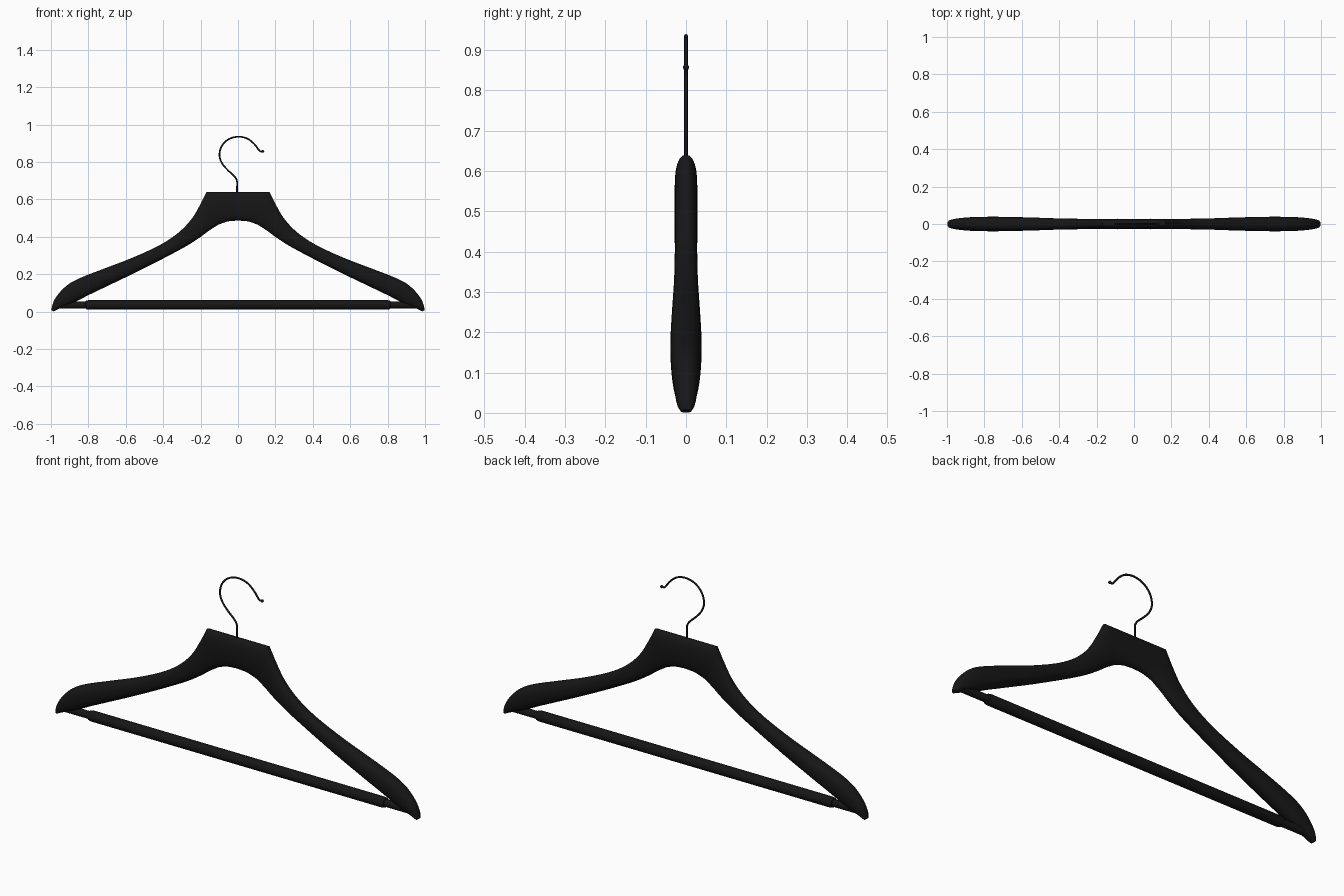
import bpy, bmesh
from math import cos, sin, pi, radians, copysign
from mathutils import Vector

if "Cube" in bpy.data.objects:
    bpy.data.objects.remove(bpy.data.objects["Cube"])

black = bpy.data.materials.new("black")
black.diffuse_color = (0.008, 0.008, 0.008, 1)
black.use_nodes = True
black.node_tree.nodes["Principled BSDF"].inputs["Base Color"].default_value = black.diffuse_color


def finish(ob, angle=35):
    ob.data.materials.append(black)
    bpy.ops.object.select_all(action='DESELECT')
    bpy.context.view_layer.objects.active = ob
    ob.select_set(True)
    bpy.ops.object.shade_smooth_by_angle(angle=radians(angle))


def make(name, bm):
    bmesh.ops.recalc_face_normals(bm, faces=bm.faces)
    me = bpy.data.meshes.new(name)
    bm.to_mesh(me)
    bm.free()
    ob = bpy.data.objects.new(name, me)
    bpy.context.collection.objects.link(ob)
    return ob


def smooth(pts, n):
    """Catmull-Rom through tuples of any length."""
    p = [Vector(q) for q in pts]
    p = [2 * p[0] - p[1]] + p + [2 * p[-1] - p[-2]]
    out = []
    for i in range(1, len(p) - 2):
        a, b, c, d = p[i - 1:i + 3]
        for k in range(n):
            t = k / n
            out.append(0.5 * (2 * b + (c - a) * t + (2 * a - 5 * b + 4 * c - d) * t * t
                              + (3 * b - a - 3 * c + d) * t ** 3))
    return out + [p[-2]]


def loft(bm, rings, caps):
    loops = [[bm.verts.new(v) for v in r] for r in rings]
    n = len(loops[0])
    for a, b in zip(loops, loops[1:]):
        for j in range(n):
            bm.faces.new((a[j], a[(j + 1) % n], b[(j + 1) % n], b[j]))
    for i in caps:
        bm.faces.new(loops[i])


# Shoulder body: stations of top x, top z, bottom x, bottom z, half thickness
neck = [(0, .64, 0, .487, .027), (.09, .64, .055, .482, .028), (.168, .64, .105, .465, .028)]
arm = [(.168, .64, .105, .465, .028), (.205, .567, .155, .433, .028),
       (.25, .493, .205, .396, .028), (.32, .421, .275, .351, .028),
       (.42, .355, .39, .289, .030), (.56, .29, .55, .208, .035),
       (.70, .236, .70, .136, .0385), (.82, .19, .80, .088, .0385),
       (.895, .154, .86, .057, .036), (.945, .112, .905, .036, .032),
       (.98, .066, .945, .020, .026), (.994, .03, .97, .009, .021),
       (.998, .008, .986, .001, .013)]
stations = smooth(neck, 4)[:-1] + smooth(arm, 5)
rings = []
for tx, tz, bx, bz, w in stations:
    ring = []
    for k in range(28):
        a = 2 * pi * k / 28
        s = copysign(abs(sin(a)) ** 0.85, sin(a))
        c = copysign(abs(cos(a)) ** 0.85, cos(a))
        f = (1 + s) / 2
        ring.append((bx + (tx - bx) * f, w * c, bz + (tz - bz) * f))
    rings.append(ring)
bm = bmesh.new()
loft(bm, rings, [-1])
body = make("shoulder_body", bm)
finish(body)
body.modifiers.new("mirror", 'MIRROR').use_axis[0] = True

# Trouser bar: thick sleeve with thinner pegs at the ends
half = [(.95, .018), (.815, .018), (.812, .023), (.80, .0255)]
prof = [(-x, r) for x, r in half] + [(x, r) for x, r in reversed(half)]
bm = bmesh.new()
loft(bm, [[(x, r * cos(2 * pi * k / 24), .036 + r * sin(2 * pi * k / 24))
           for k in range(24)] for x, r in prof], [0, -1])
finish(make("trouser_bar", bm))

# Wire hook swept along a smooth path
path = [(-.005, .60), (-.005, .66), (-.006, .70), (-.022, .726), (-.055, .757), (-.085, .793),
        (-.099, .835), (-.088, .883), (-.053, .920), (-.002, .935), (.048, .926),
        (.086, .897), (.110, .866), (.120, .857), (.133, .857)]
pts = smooth(path, 6)
rings = []
for i, p in enumerate(pts):
    t = (pts[min(i + 1, len(pts) - 1)] - pts[max(i - 1, 0)]).normalized()
    rings.append([(p.x - t.y * .0045 * cos(a), .0045 * sin(a), p.y + t.x * .0045 * cos(a))
                  for a in (2 * pi * k / 12 for k in range(12))])
bm = bmesh.new()
loft(bm, rings, [0, -1])
finish(make("wire_hook", bm))

# Ball at the hook end
bpy.ops.mesh.primitive_uv_sphere_add(segments=16, ring_count=10, radius=.0075, location=(.133, 0, .857))
ball = bpy.context.object
ball.name = "hook_tip_ball"
finish(ball, 60)
